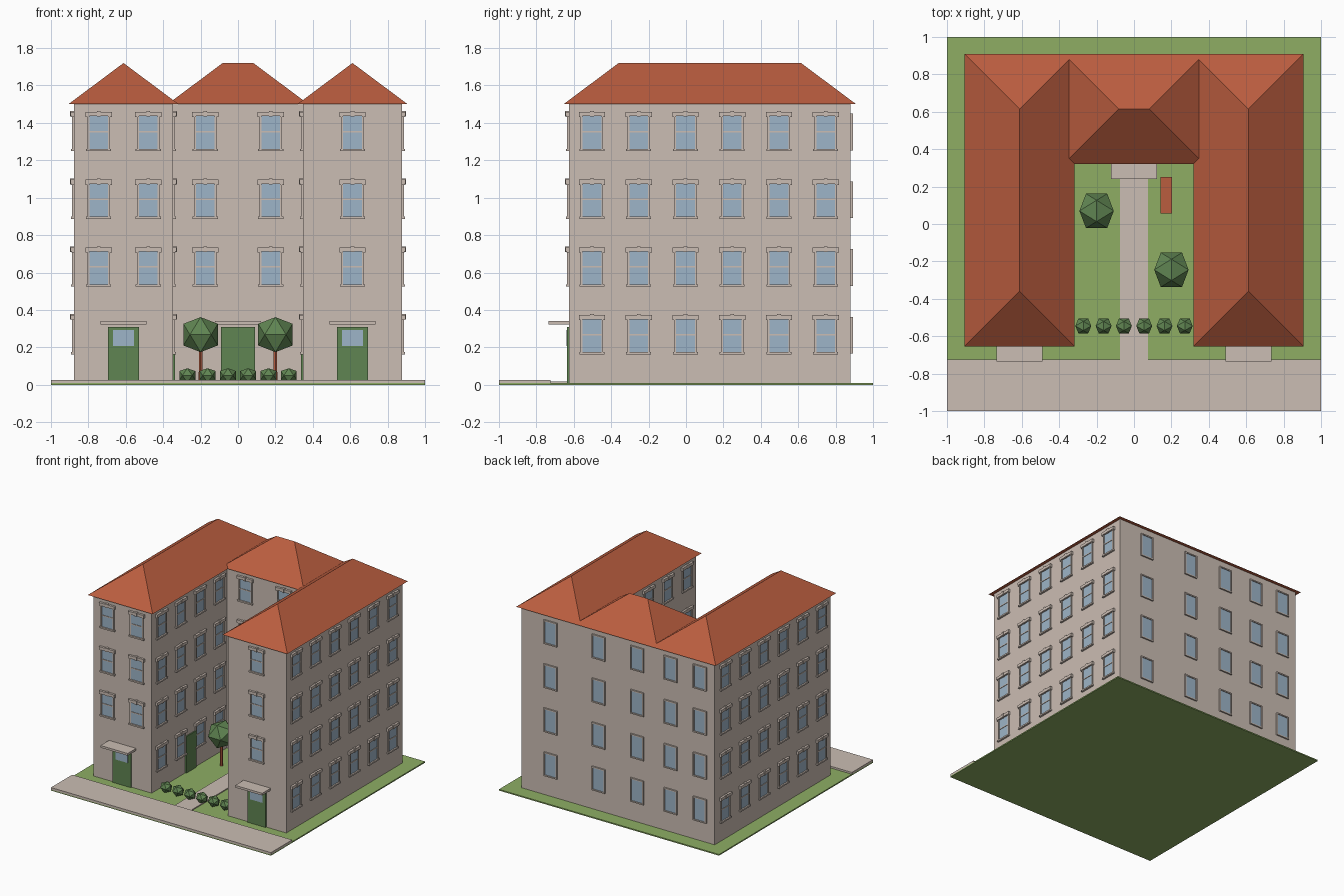
import bpy, bmesh, math
from mathutils import Matrix, Vector

if "Cube" in bpy.data.objects:
    bpy.data.objects.remove(bpy.data.objects["Cube"])


def material(name, r, g, b):
    lin = [((c / 255 + 0.055) / 1.055) ** 2.4 for c in (r, g, b)]
    m = bpy.data.materials.new(name)
    m.diffuse_color = (*lin, 1)
    m.use_nodes = True
    m.node_tree.nodes["Principled BSDF"].inputs["Base Color"].default_value = m.diffuse_color
    return m


STONE = material("beige_stone", 203, 189, 179)
GLASS = material("pale_blue_glass", 158, 181, 200)
RED = material("terracotta", 186, 93, 63)
GRASS = material("grass_green", 142, 174, 100)
GREEN = material("leaf_green", 96, 133, 82)


def finish(name, bm, mat):
    bmesh.ops.recalc_face_normals(bm, faces=bm.faces)
    me = bpy.data.meshes.new(name)
    bm.to_mesh(me)
    bm.free()
    me.materials.append(mat)
    ob = bpy.data.objects.new(name, me)
    bpy.context.collection.objects.link(ob)
    return ob


def add_box(bm, x0, x1, y0, y1, z0, z1, frame=Matrix()):
    mat = (frame @ Matrix.Translation(((x0 + x1) / 2, (y0 + y1) / 2, (z0 + z1) / 2))
           @ Matrix.Diagonal((x1 - x0, y1 - y0, z1 - z0, 1)))
    bmesh.ops.create_cube(bm, size=1, matrix=mat)


def box(name, mat, *dims):
    bm = bmesh.new()
    add_box(bm, *dims)
    return finish(name, bm, mat)


def wall_frame(x, y, angle, z=0):
    # local x runs along the wall, local -y points out of it
    return Matrix.Translation((x, y, z)) @ Matrix.Rotation(math.radians(angle), 4, 'Z')


# Grounds
box("lawn", GRASS, -1, 1, -1, 1, 0, 0.01)
box("sidewalk", STONE, -1, 1, -1, -0.725, 0.008, 0.025)
box("garden_path", STONE, -0.075, 0.075, -0.73, 0.36, 0.008, 0.018)

# Walls: two wings and a centre block
IN, OUT, FRONT, BACK, COURT = 0.347, 0.877, -0.625, 0.88, 0.35
MID = (IN + OUT) / 2
box("left_wing", STONE, -OUT, -IN, FRONT, BACK, 0.005, 1.505)
box("right_wing", STONE, IN, OUT, FRONT, BACK, 0.005, 1.505)
box("centre_block", STONE, -IN, IN, COURT, BACK, 0.005, 1.505)


# Hipped roofs
def hip_roof(name, x0, x1, y0, y1, z=1.5, h=0.22):
    bm = bmesh.new()
    base = [bm.verts.new(p) for p in ((x0, y0, z), (x1, y0, z), (x1, y1, z), (x0, y1, z))]
    r = min(x1 - x0, y1 - y0) / 2
    cx, cy = (x0 + x1) / 2, (y0 + y1) / 2
    a, b, c, d = base
    if x1 - x0 > y1 - y0:
        p, q = bm.verts.new((x0 + r, cy, z + h)), bm.verts.new((x1 - r, cy, z + h))
        faces = ((a, b, q, p), (b, c, q), (c, d, p, q), (d, a, p))
    else:
        p, q = bm.verts.new((cx, y0 + r, z + h)), bm.verts.new((cx, y1 - r, z + h))
        faces = ((a, b, p), (b, c, q, p), (c, d, q), (d, a, p, q))
    for f in faces + ((d, c, b, a),):
        bm.faces.new(f)
    finish(name, bm, RED)


E = 0.03
hip_roof("left_roof", -OUT - E, -IN + E, FRONT - E, BACK + E)
hip_roof("right_roof", IN - E, OUT + E, FRONT - E, BACK + E)
hip_roof("centre_roof", -IN - E, IN + E, COURT - E, BACK + E)

# Windows
trim, panes = bmesh.new(), bmesh.new()


def window(x, y, angle, row):
    f = wall_frame(x, y, angle, 0.362 * row)
    add_box(panes, -0.052, 0.052, -0.004, 0.002, 0.175, 0.352, f)
    for s in (-1, 1):
        a, b = sorted((s * 0.05, s * 0.06))
        add_box(trim, a, b, -0.010, 0.002, 0.172, 0.355, f)        # jamb
        a, b = sorted((s * 0.05, s * 0.07))
        add_box(trim, a, b, -0.014, 0.002, 0.345, 0.358, f)        # bracket
    add_box(trim, -0.05, 0.05, -0.008, 0.002, 0.264, 0.272, f)     # meeting rail
    add_box(trim, -0.067, 0.067, -0.016, 0.002, 0.163, 0.175, f)   # sill
    add_box(trim, -0.07, 0.07, -0.018, 0.002, 0.350, 0.373, f)     # header
    add_box(trim, -0.01, 0.01, -0.021, 0.002, 0.348, 0.378, f)     # keystone


def plain_window(x, y, angle, row):
    f = wall_frame(x, y, angle, 0.362 * row)
    add_box(panes, -0.052, 0.052, -0.005, 0.002, 0.175, 0.355, f)
    for s in (-1, 1):
        a, b = sorted((s * 0.05, s * 0.06))
        add_box(trim, a, b, -0.012, 0.002, 0.167, 0.363, f)
    for z in (0.167, 0.353):
        add_box(trim, -0.05, 0.05, -0.012, 0.002, z, z + 0.01, f)


for row in range(4):
    for i in range(6):
        y = -0.503 + 0.25 * i
        for s in (-1, 1):
            window(s * OUT, y, s * 90, row)
            if i < 4:
                window(s * IN, y, -s * 90, row)
    for x in (-0.745, -0.48, -0.175, 0.175, MID):
        plain_window(x, BACK, 180, row)
        if row:
            window(x, COURT if abs(x) < IN else FRONT, 0, row)

# Doors and canopies
doors, canopies = bmesh.new(), bmesh.new()
for x, y, angle, half, main in ((-MID, FRONT, 0, 0.083, True), (MID, FRONT, 0, 0.083, True),
                                (0, COURT, 0, 0.092, True),
                                (-IN, -0.125, 90, 0.065, False), (IN, -0.125, -90, 0.065, False)):
    f = wall_frame(x, y, angle)
    add_box(doors, -half, half, -0.01, 0.002, 0.008, 0.31, f)
    if main:
        add_box(canopies, -0.123, 0.123, -0.11, 0.002, 0.322, 0.34, f)
        if x:
            add_box(panes, -0.056, 0.056, -0.014, -0.008, 0.207, 0.293, f)

finish("window_trim", trim, STONE)
finish("window_panes", panes, GLASS)
finish("doors", doors, GREEN)
finish("door_canopies", canopies, STONE)


# Trees and hedge, each crown a regular twenty-sided solid
def crown(name, centre, sx, sy, sz):
    bm = bmesh.new()
    p, q = 0.526, 0.851
    for a in (-p, p):
        for b in (-q, q):
            for v in ((0, a, b), (a, b, 0), (b, 0, a)):
                bm.verts.new(Vector(centre) + Vector((v[0] * sx, v[1] * sy, v[2] * sz)))
    bmesh.ops.convex_hull(bm, input=bm.verts)
    finish(name, bm, GREEN)


for side, x, y in (("left", -0.2, 0.07), ("right", 0.2, -0.245)):
    crown(side + "_tree_crown", (x, y, 0.268), 0.108, 0.108, 0.11)
    bm = bmesh.new()
    bmesh.ops.create_cone(bm, cap_ends=True, segments=6, radius1=0.012, radius2=0.01, depth=0.2,
                          matrix=Matrix.Translation((x, y, 0.105)))
    finish(side + "_tree_trunk", bm, RED)

for i in range(6):
    crown("hedge_bush", (-0.271 + 0.1085 * i, -0.545, 0.05), 0.05, 0.046, 0.045)

# Garden bench
bench = bmesh.new()
add_box(bench, 0.143, 0.202, 0.055, 0.25, 0.06, 0.072)
for y in (0.075, 0.215):
    add_box(bench, 0.15, 0.195, y, y + 0.015, 0.008, 0.062)
finish("bench", bench, RED)
